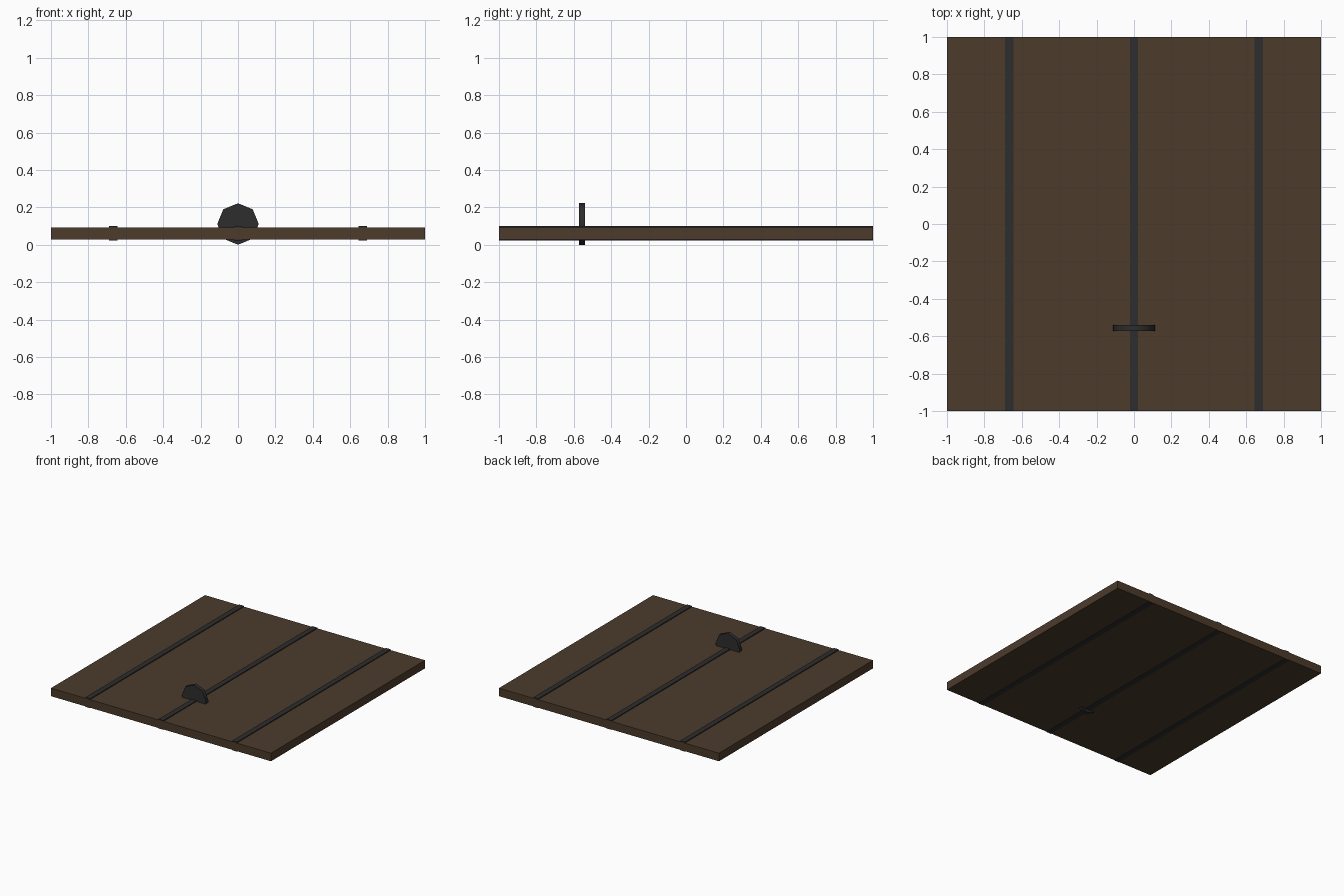
import bpy
import math

cube = bpy.data.objects.get("Cube")
if cube:
    bpy.data.objects.remove(cube, do_unlink=True)


def material(name, rgb):
    mat = bpy.data.materials.new(name)
    mat.use_nodes = True
    mat.diffuse_color = (*rgb, 1)
    bsdf = mat.node_tree.nodes["Principled BSDF"]
    bsdf.inputs["Base Color"].default_value = (*rgb, 1)
    bsdf.inputs["Roughness"].default_value = 0.8
    return mat


wood = material("dark_wood", (0.072, 0.043, 0.024))
iron = material("black_iron", (0.026, 0.026, 0.027))


def box(name, x, width, depth, bottom, top, mat):
    bpy.ops.mesh.primitive_cube_add(size=1, location=(x, 0, (bottom + top) / 2))
    obj = bpy.context.object
    obj.name = name
    obj.scale = (width, depth, top - bottom)
    bpy.ops.object.transform_apply(location=False, rotation=False, scale=True)
    obj.data.materials.append(mat)
    return obj


# Wooden slab
box("wood_panel", 0, 2, 2, 0.027, 0.093, wood)

# Iron straps wrapping through the slab
for name, x in (("right", -0.667), ("centre", 0), ("left", 0.667)):
    box(name + "_strap", x, 0.044, 1.998, 0.023, 0.1, iron)

# Upright eight-sided handle plate, one corner pointing up
bpy.ops.mesh.primitive_cylinder_add(
    vertices=8, radius=0.111, depth=0.03,
    location=(0, -0.556, 0.111), rotation=(math.pi / 2, 0, 0))
handle = bpy.context.object
handle.name = "handle_plate"
handle.data.materials.append(iron)
bpy.ops.object.shade_smooth_by_angle(angle=math.radians(50))
